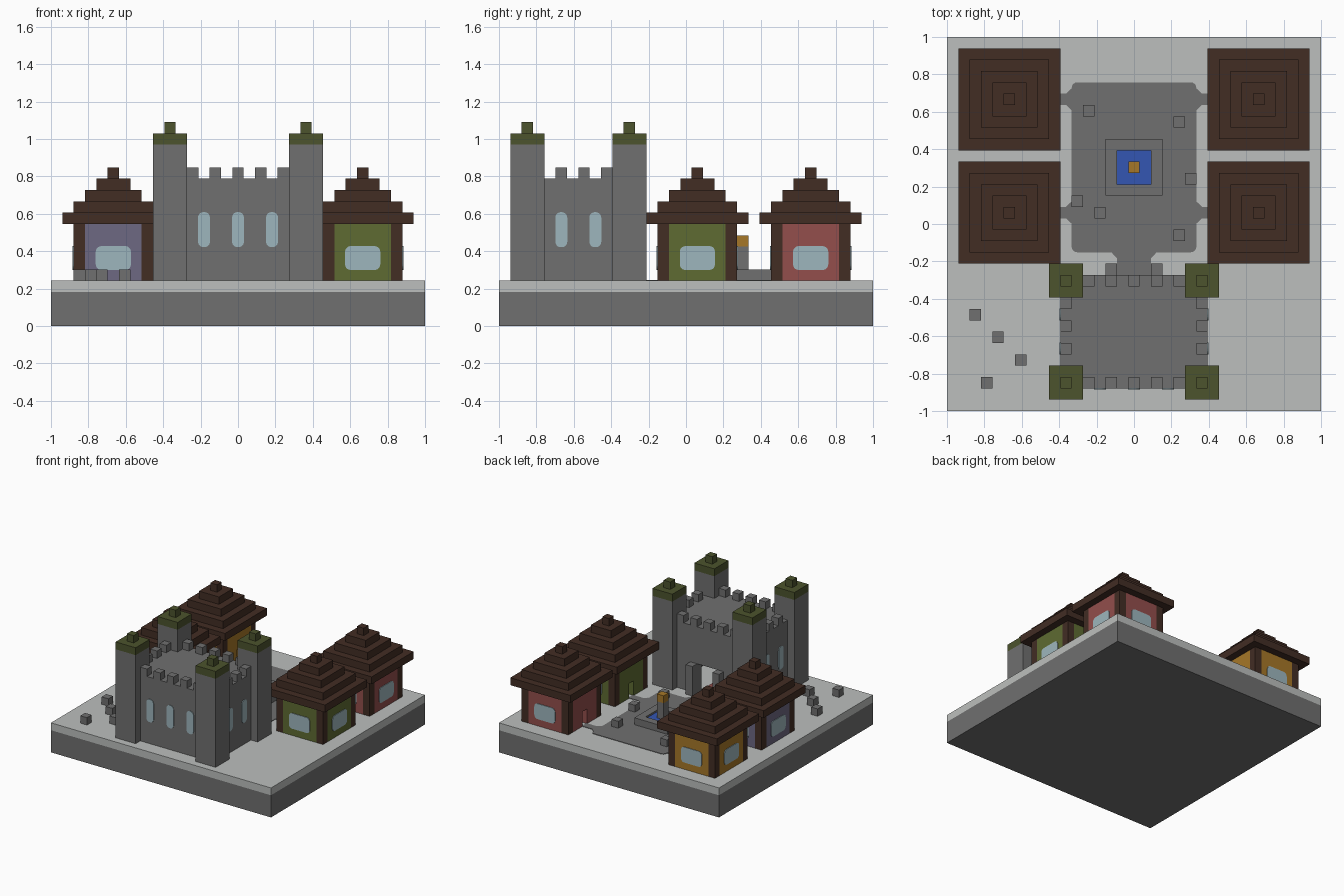
import bpy, bmesh
from math import sin, cos, pi
from mathutils import Matrix, Vector

if "Cube" in bpy.data.objects:
    bpy.data.objects.remove(bpy.data.objects["Cube"], do_unlink=True)

U = 2 / 33  # one block
GROUND = 4


def material(name, rgb):
    col = [(c / 255 / 12.92) if c < 11 else ((c / 255 + 0.055) / 1.055) ** 2.4 for c in rgb] + [1]
    m = bpy.data.materials.new(name)
    m.use_nodes = True
    m.diffuse_color = col
    m.node_tree.nodes["Principled BSDF"].inputs["Base Color"].default_value = col
    return m


STONE = material("dark stone", (112, 112, 112))
PALE = material("pale ground", (188, 191, 189))
MOSS = material("moss green", (76, 83, 45))
BROWN = material("dark timber", (66, 45, 36))
GREEN = material("green plaster", (94, 107, 50))
RED = material("red plaster", (147, 78, 76))
PURPLE = material("purple plaster", (109, 104, 130))
GOLD = material("gold", (166, 119, 40))
GLASS = material("pale glass", (158, 182, 189))
WATER = material("water blue", (52, 86, 178))


def finish(bm, name, mat):
    bmesh.ops.recalc_face_normals(bm, faces=bm.faces)
    mesh = bpy.data.meshes.new(name)
    bm.to_mesh(mesh)
    bm.free()
    mesh.materials.append(mat)
    ob = bpy.data.objects.new(name, mesh)
    bpy.context.collection.objects.link(ob)
    return ob


def boxes(name, mat, items):
    """Items are (centre x, centre y, size x, size y, bottom, top), in blocks."""
    bm = bmesh.new()
    for x, y, sx, sy, z0, z1 in items:
        mtx = Matrix.Translation(Vector((x, y, (z0 + z1) / 2)) * U)
        bmesh.ops.create_cube(bm, size=U, matrix=mtx @ Matrix.Diagonal((sx, sy, z1 - z0, 1)))
    return finish(bm, name, mat)


def plate(name, mat, outline, matrix, thick=0.005):
    """Thin plate from a flat outline given in blocks."""
    bm = bmesh.new()
    face = bm.faces.new([bm.verts.new((a * U, b * U, 0)) for a, b in outline])
    ext = bmesh.ops.extrude_face_region(bm, geom=[face])
    verts = [v for v in ext["geom"] if isinstance(v, bmesh.types.BMVert)]
    bmesh.ops.translate(bm, verts=verts, vec=(0, 0, thick))
    bmesh.ops.transform(bm, matrix=matrix, verts=bm.verts)
    return finish(bm, name, mat)


def rounded(w, h, r, steps=5):
    pts = []
    for k, (sx, sy) in enumerate([(1, 1), (-1, 1), (-1, -1), (1, -1)]):
        for i in range(steps + 1):
            a = (k + i / steps) * pi / 2
            pts.append((sx * (w / 2 - r) + r * cos(a), sy * (h / 2 - r) + r * sin(a)))
    return pts


def window(name, cx, cy, z, turn, w, h):
    """Upright pane; turn 0 faces the front, then by quarter turns."""
    m = (Matrix.Translation(Vector((cx, cy, z)) * U) @ Matrix.Rotation(turn * pi / 2, 4, 'Z')
         @ Matrix.Rotation(pi / 2, 4, 'X'))
    plate(name, GLASS, rounded(w, h, 0.48), m)


# Ground slab
boxes("base_stone", STONE, [(0, 0, 33, 33, 0, 3)])
boxes("base_top", PALE, [(0, 0, 33, 33, 3, GROUND)])

# Paved square with flared paths to the doors and the gate
flat = Matrix.Translation((0, 0, GROUND * U))
plate("paved_square", STONE, rounded(11, 15, 0.5),
      flat @ Matrix.Translation((0, 5 * U, 0)), 0.004)
for s in (-1, 1):
    for y in (1, 11):
        plate("side_path", STONE,
              [(s * 5.3, y - 1), (s * 5.6, y - .9), (s * 6, y - .5), (s * 7.6, y - .5),
               (s * 7.6, y + .5), (s * 6, y + .5), (s * 5.6, y + .9), (s * 5.3, y + 1)], flat, 0.0035)
plate("gate_path", STONE, [(-2, -2.4), (-1.9, -2.6), (-1.5, -3), (-1.5, -5.5),
                           (1.5, -5.5), (1.5, -3), (1.9, -2.6), (2, -2.4)], flat, 0.0035)

# Castle: hollow keep with a rear gateway
boxes("keep_walls", STONE, [
    (0, -14, 13, 1, GROUND, 12), (-6, -9.5, 1, 8, GROUND, 12), (6, -9.5, 1, 8, GROUND, 12),
    (-4, -5, 5, 1, GROUND, 12), (4, -5, 5, 1, GROUND, 12), (0, -5, 3, 1, 8, 12)])
boxes("keep_roof", STONE, [(0, -9.5, 13, 10, 12, 13)])
boxes("gate_posts", STONE, [(s * 2, -4, 1, 1, GROUND, 8) for s in (-1, 1)])
boxes("hall_carpet", RED, [(0, -9, 3, 7, GROUND, GROUND + 0.12)])
merlons = [(x, y) for x in range(-4, 5, 2) for y in (-14, -5)]
merlons += [(x, y) for x in (-6, 6) for y in (-7, -9, -11)]
boxes("battlements", STONE, [(x, y, 1, 1, 13, 14) for x, y in merlons])
for x in (-3, 0, 3):
    window("keep_front_window", x, -14.5, 8.5, 0, 1.05, 3.1)
for y in (-8, -11):
    window("keep_left_window", 6.5, y, 8.5, 1, 1.05, 3.1)
    window("keep_right_window", -6.5, y, 8.5, 3, 1.05, 3.1)

# Corner towers
corners = [(x, y) for x in (-6, 6) for y in (-14, -5)]
boxes("towers", STONE, [(x, y, 3, 3, GROUND, 16) for x, y in corners])
boxes("tower_caps", MOSS, [(x, y, 3, 3, 16, 17) for x, y in corners])
boxes("tower_finials", MOSS, [(x, y, 1, 1, 17, 18) for x, y in corners])


def house(label, mat, cx, cy):
    inner = -1 if cx > 0 else 1  # side facing the square
    xi, xo = cx + 3 * inner, cx - 3 * inner
    boxes(label + "_house_walls", mat, [
        (cx, cy - 3, 5, 1, GROUND, 9), (cx, cy + 3, 5, 1, GROUND, 9), (xo, cy, 1, 5, GROUND, 9),
        (xi, cy - 1.5, 1, 2, GROUND, 9), (xi, cy + 1.5, 1, 2, GROUND, 9), (xi, cy, 1, 1, 6, 9)])
    boxes(label + "_house_posts", BROWN,
          [(cx + a, cy + b, 1, 1, GROUND, 9) for a in (-3, 3) for b in (-3, 3)])
    boxes(label + "_house_roof", BROWN,
          [(cx, cy, 9 - 2 * i, 9 - 2 * i, 9 + i, 10 + i) for i in range(5)])
    window(label + "_front_window", cx, cy - 3.5, 6, 0, 3.1, 2.1)
    window(label + "_back_window", cx, cy + 3.5, 6, 2, 3.1, 2.1)
    window(label + "_side_window", cx - 3.5 * inner, cy, 6, 1 if inner < 0 else 3, 3.1, 2.1)


house("green", GREEN, 11, 1)
house("red", RED, 11, 11)
house("purple", PURPLE, -11, 1)
house("yellow", GOLD, -11, 11)

# Fountain
boxes("fountain_rim", STONE, [(0, 3, 5, 1, GROUND, 5), (0, 7, 5, 1, GROUND, 5),
                              (-2, 5, 1, 3, GROUND, 5), (2, 5, 1, 3, GROUND, 5)])
boxes("fountain_water", WATER, [(0, 5, 3, 3, GROUND, 4.75)])
boxes("fountain_column", STONE, [(0, 5, 1, 1, GROUND, 7)])
boxes("fountain_top", GOLD, [(0, 5, 1, 1, 7, 8)])

# Loose stone blocks
spots = [(-14, -8), (-12, -10), (-10, -12), (-13, -14), (-4, 10),
         (4, 9), (5, 4), (-5, 2), (-3, 1), (4, -1)]
boxes("loose_blocks", STONE, [(x, y, 1, 1, GROUND, 5) for x, y in spots])
